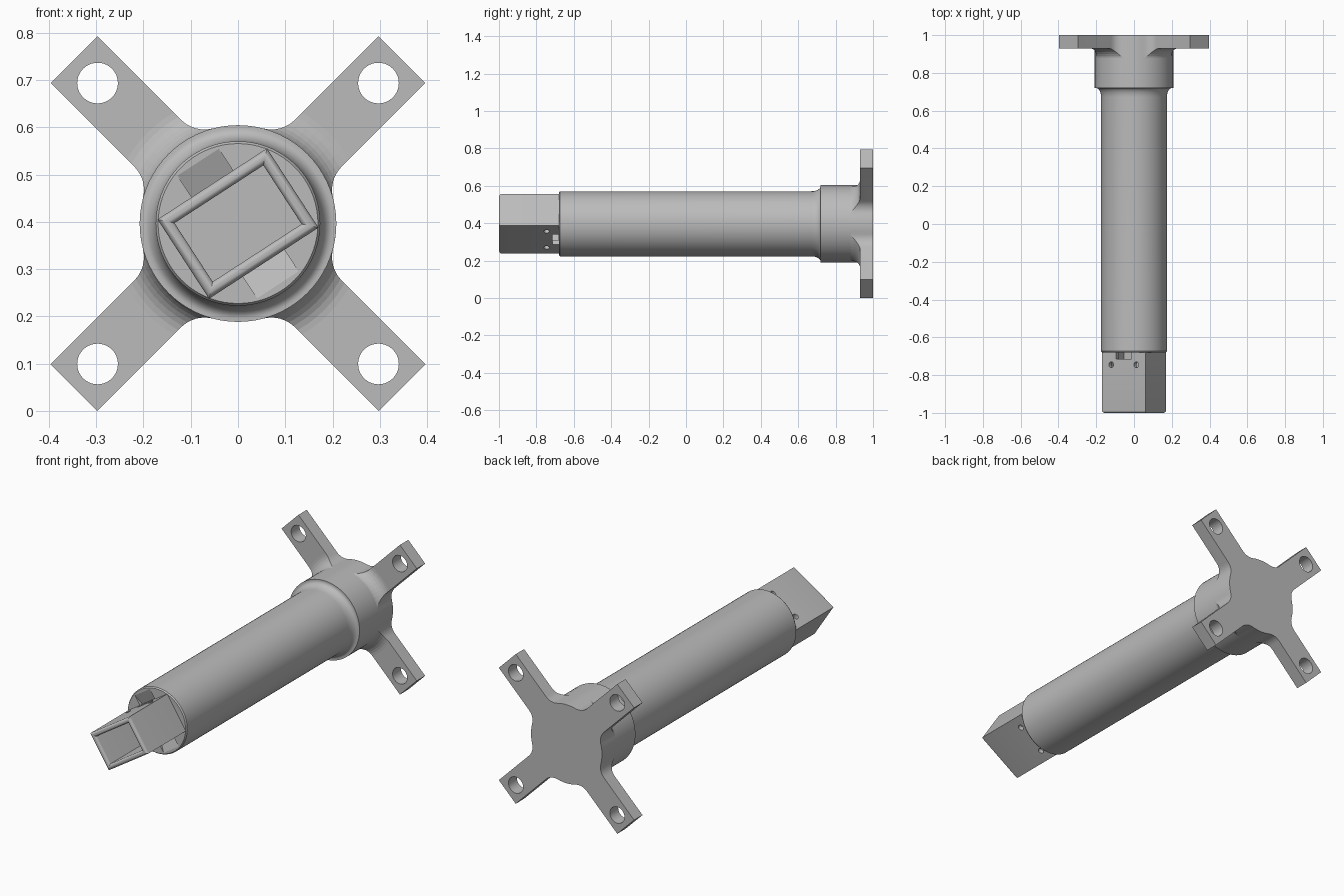
import bpy, bmesh, math
from mathutils import Matrix, Vector

if "Cube" in bpy.data.objects:
    bpy.data.objects.remove(bpy.data.objects["Cube"])

AXIS_Z = 0.3965
TILT = Matrix.Translation((0, 0, AXIS_Z)) @ Matrix.Rotation(math.radians(-33), 4, 'Y')
CENTRE = Matrix.Translation((0, 0, AXIS_Z))

grey = bpy.data.materials.new("plain grey")
grey.use_nodes = True
grey.diffuse_color = (0.5, 0.5, 0.5, 1)
grey.node_tree.nodes["Principled BSDF"].inputs["Base Color"].default_value = (0.5, 0.5, 0.5, 1)


def finish(bm, name, matrix, cutter=False):
    bmesh.ops.recalc_face_normals(bm, faces=bm.faces)
    bm.transform(matrix)
    mesh = bpy.data.meshes.new(name)
    bm.to_mesh(mesh)
    bm.free()
    mesh.materials.append(grey)
    ob = bpy.data.objects.new(name, mesh)
    bpy.context.collection.objects.link(ob)
    if cutter:
        ob.hide_render = True
        ob.hide_viewport = True
        ob.display_type = 'WIRE'
    return ob


def loft(loops, name, matrix, cutter=False):
    """Skin equal-length loops of points and cap both ends."""
    bm = bmesh.new()
    rings = [[bm.verts.new(p) for p in loop] for loop in loops]
    n = len(rings[0])
    for a, b in zip(rings, rings[1:]):
        for i in range(n):
            j = (i + 1) % n
            bm.faces.new((a[i], a[j], b[j], b[i]))
    bm.faces.new(rings[0])
    bm.faces.new(rings[-1])
    return finish(bm, name, matrix, cutter)


def lathe(profile, name, matrix=CENTRE, cutter=False, n=72):
    """Profile of (radius, y) spun about the long axis."""
    turn = [2 * math.pi * i / n for i in range(n)]
    return loft([[(r * math.cos(t), y, r * math.sin(t)) for t in turn]
                 for r, y in profile], name, matrix, cutter)


def boolean(ob, other, op='DIFFERENCE'):
    m = ob.modifiers.new(other.name, 'BOOLEAN')
    m.object, m.operation, m.solver = other, op, 'EXACT'


def smooth(ob):
    bpy.ops.object.select_all(action='DESELECT')
    bpy.context.view_layer.objects.active = ob
    ob.select_set(True)
    bpy.ops.object.shade_smooth_by_angle(angle=math.radians(30))


def quarter(steps=8):
    return [math.pi / 2 * i / steps for i in range(steps + 1)]


# Shaft and collar
R, COLLAR, FRONT = 0.174, 0.208, -0.68
neck = [(R + 0.027 * (1 - math.cos(a)), 0.67 + 0.05 * math.sin(a)) for a in quarter()]
shaft = lathe([(R - 0.005, FRONT), (R, FRONT + 0.007)] + neck +
              [(COLLAR, 0.72), (COLLAR, 0.99)], "shaft_and_collar")

# Four-armed flange outline, with fillets where the arms meet the collar
HALF, TIP, FIL = 0.07, 0.4904, 0.07
along = math.sqrt((COLLAR + FIL) ** 2 - (HALF + FIL) ** 2)
sweep = math.atan2(along, HALF + FIL)
fillet = [(along - FIL * math.sin(sweep * i / 8), HALF + FIL - FIL * math.cos(sweep * i / 8))
          for i in range(9)]
side = [(TIP, HALF)] + fillet
arc = math.atan2(fillet[-1][1], fillet[-1][0])
outline = []
for k in range(4):
    turn = math.pi / 4 + k * math.pi / 2
    arm = [(x, -y) for x, y in reversed(side)] + side
    gap = [(COLLAR * math.cos(a), COLLAR * math.sin(a))
           for a in (arc + (math.pi / 2 - 2 * arc) * i / 6 for i in range(1, 6))]
    for x, y in arm + gap:
        outline.append((x * math.cos(turn) - y * math.sin(turn),
                        x * math.sin(turn) + y * math.cos(turn)))
flange = loft([[(x, y, z) for x, z in outline] for y in (0.84, 1.0)], "flange", CENTRE)

# Flared disc limits the flange depth and blends the arms into the collar
flare = [(COLLAR - 0.002 + 0.065 * (1 - math.cos(a)), 0.865 + 0.065 * math.sin(a))
         for a in quarter()]
boolean(flange, lathe(flare + [(0.7, 0.93), (0.7, 1.1)], "flange_limit", cutter=True),
        'INTERSECT')
for k in range(4):
    t = math.pi / 4 + k * math.pi / 2
    spot = CENTRE @ Matrix.Translation((0.42 * math.cos(t), 0, 0.42 * math.sin(t)))
    boolean(flange, lathe([(0.043, 0.8), (0.043, 1.2)], "bolt_hole", spot, True, 40))


# Rectangular socket with a rounded rim
def rect(u, v, y):
    return [(u, y, v), (-u, y, v), (-u, y, -v), (u, y, -v)]


U, V, RIM = 0.138, 0.1, 0.013
loops = [rect(U, V, -0.66)]
for i in range(13):
    a = math.pi * i / 12
    inset = RIM * (1 - math.cos(a))
    loops.append(rect(U - inset, V - inset, -1 + RIM * (1 - math.sin(a))))
loops.append(rect(U - 2 * RIM, V - 2 * RIM, FRONT - 0.001))
socket = loft(loops, "socket", TILT)

# Strap slot through the socket walls, and paired pin holes
boolean(socket, loft([rect(0.048, 0.3, y) for y in (-0.715, -0.676)],
                     "strap_slot", TILT, True))
for u in (-0.079, 0.079):
    pin = TILT @ Matrix.Translation((u, -0.745, 0)) @ Matrix.Rotation(math.pi / 2, 4, 'X')
    boolean(socket, lathe([(0.015, -0.3), (0.015, 0.3)], "pin_hole", pin, True, 24))

# Shallow ramps leading the strap into the slot
for s in (-1, 1):
    bm = bmesh.new()
    bmesh.ops.create_cube(bm, size=1)
    for v in bm.verts:
        outer = v.co.z * s > 0
        back = v.co.y > 0
        v.co = Vector((math.copysign(0.052, v.co.x),
                       (FRONT - 0.0005 if outer else FRONT + 0.02) if back else FRONT - 0.02,
                       s * (0.156 if outer else 0.1)))
    boolean(shaft, finish(bm, "strap_ramp", TILT, True))

for ob in (shaft, flange, socket):
    smooth(ob)
